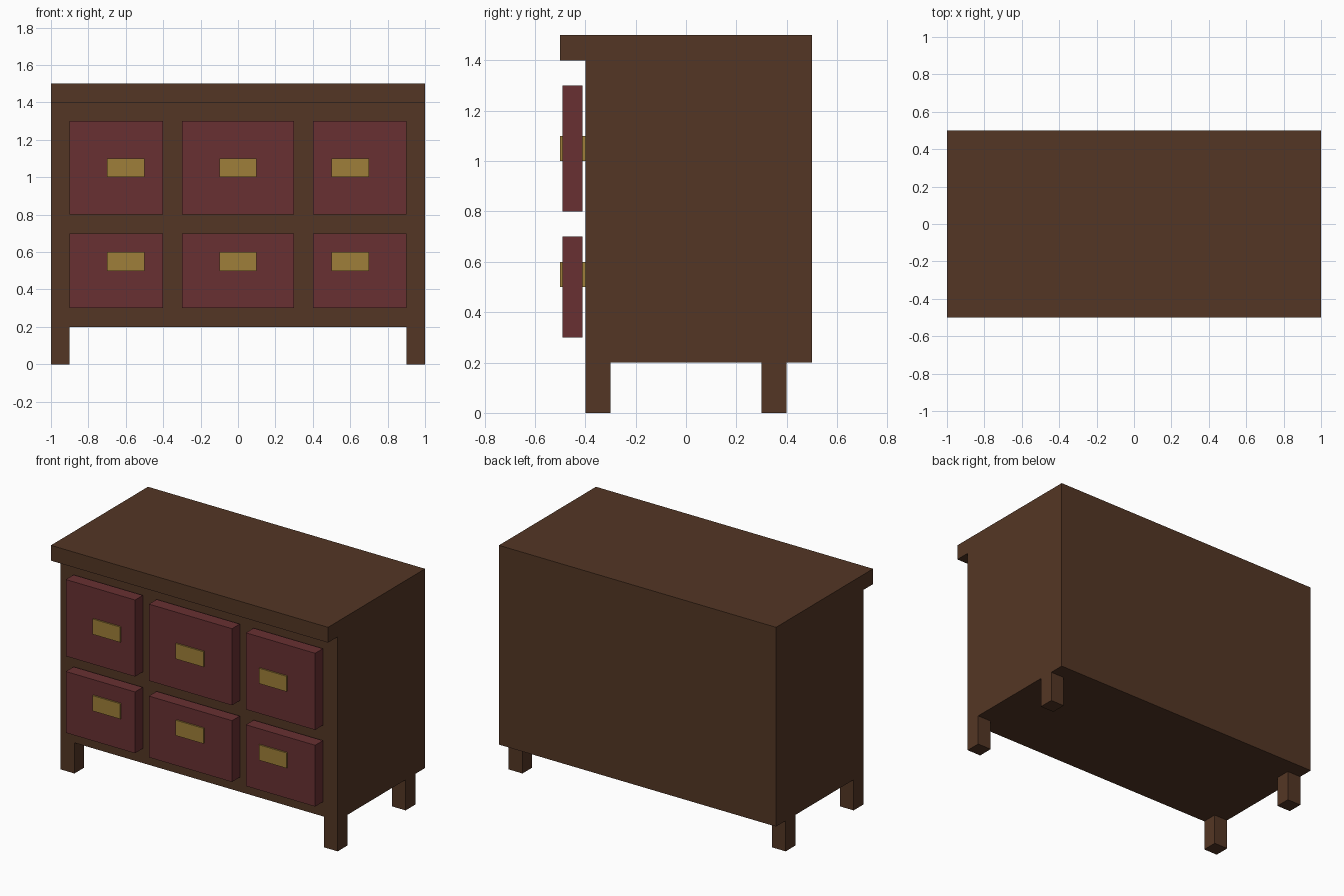
import bpy
import bmesh

if "Cube" in bpy.data.objects:
    bpy.data.objects.remove(bpy.data.objects["Cube"])


def material(name, rgb):
    m = bpy.data.materials.new(name)
    m.diffuse_color = (*rgb, 1.0)
    m.use_nodes = True
    m.node_tree.nodes["Principled BSDF"].inputs["Base Color"].default_value = m.diffuse_color
    return m


wood = material("dark wood", (0.088, 0.037, 0.018))
red = material("red drawer front", (0.140, 0.030, 0.032))
brass = material("brass", (0.345, 0.212, 0.041))


def box(name, xs, ys, zs, mat):
    """Box from its (min, max) range on each axis."""
    bm = bmesh.new()
    bmesh.ops.create_cube(bm, size=1)
    for v in bm.verts:
        v.co = [r[0] if c < 0 else r[1] for c, r in zip(v.co, (xs, ys, zs))]
    mesh = bpy.data.meshes.new(name)
    bm.to_mesh(mesh)
    bm.free()
    mesh.materials.append(mat)
    obj = bpy.data.objects.new(name, mesh)
    bpy.context.collection.objects.link(obj)
    return obj


# Cabinet and overhanging top
box("cabinet_body", (-1, 1), (-0.4, 0.5), (0.2, 1.4), wood)
box("top_slab", (-1, 1), (-0.5, 0.5), (1.4, 1.5), wood)

# Four short legs
for side, xs in (("left", (-1, -0.9)), ("right", (0.9, 1))):
    for end, ys in (("front", (-0.4, -0.3)), ("back", (0.3, 0.4))):
        box(f"{end}_{side}_leg", xs, ys, (0, 0.2), wood)

# Two rows of three drawers, each with a handle block through the front
rows = (("lower", (0.3, 0.7), 0.5), ("upper", (0.8, 1.3), 1.0))
columns = (("left", (-0.9, -0.4), -0.6), ("middle", (-0.3, 0.3), 0), ("right", (0.4, 0.9), 0.6))
for row, zs, handle_z in rows:
    for column, xs, handle_x in columns:
        box(f"{row}_{column}_drawer", xs, (-0.49, -0.41), zs, red)
        box(f"{row}_{column}_handle", (handle_x - 0.1, handle_x + 0.1),
            (-0.5, -0.4), (handle_z, handle_z + 0.1), brass)
